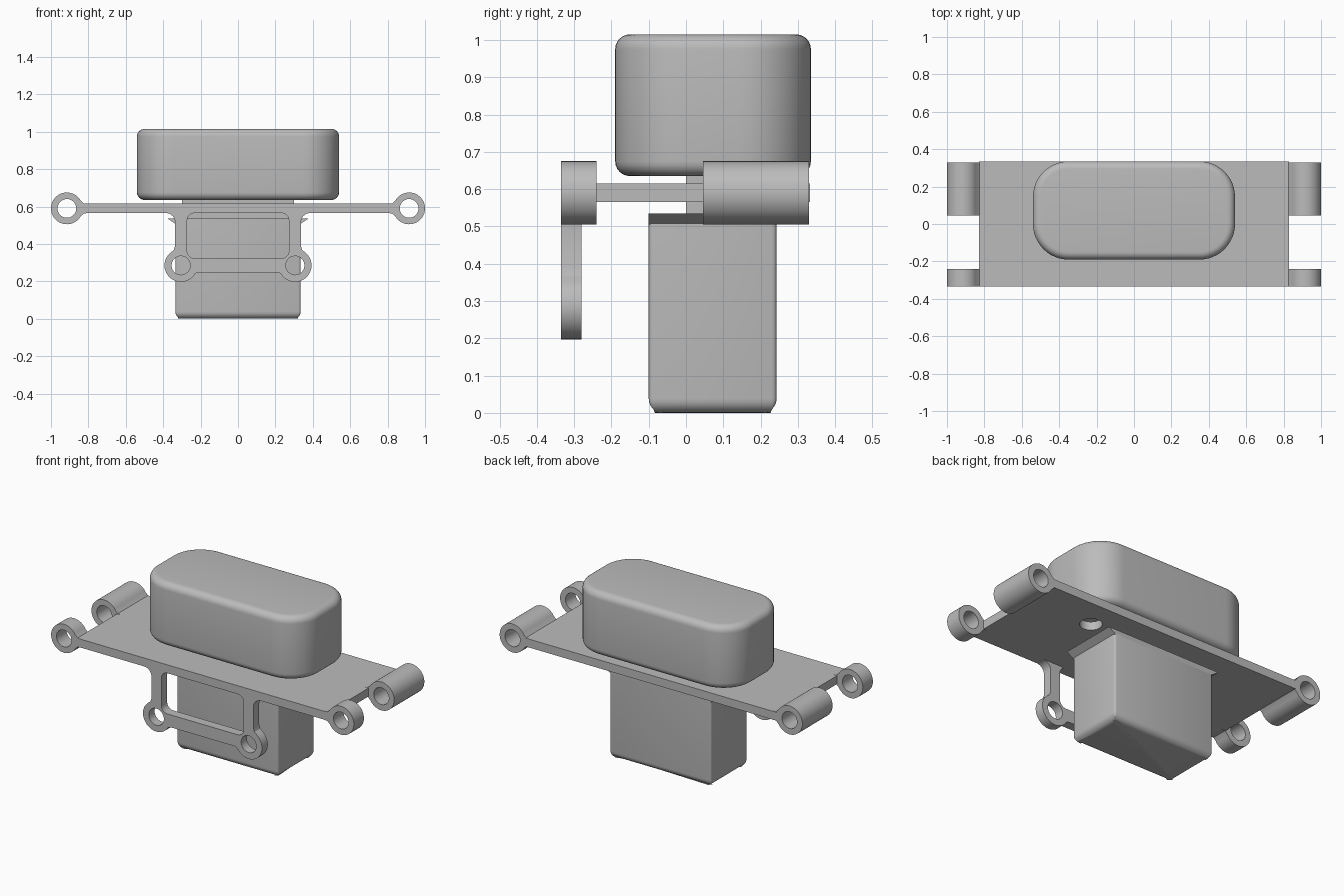
import bpy, bmesh, math
from math import radians, cos, sin, pi
from mathutils import Matrix, Vector

if "Cube" in bpy.data.objects:
    bpy.data.objects.remove(bpy.data.objects["Cube"])

GREY = (0.5, 0.5, 0.5, 1)
grey = bpy.data.materials.new("plain grey")
grey.use_nodes = True
grey.diffuse_color = GREY
grey.node_tree.nodes["Principled BSDF"].inputs["Base Color"].default_value = GREY


def arc(cx, cy, r, start, end, steps=32):
    return [(cx + r * cos(radians(start + (end - start) * i / steps)),
             cy + r * sin(radians(start + (end - start) * i / steps)))
            for i in range(steps + 1)]


def circle(cx, cy, r):
    return arc(cx, cy, r, 0, 360, 40)[:-1]


def rounded_rect(x0, x1, y0, y1, r, steps=8):
    return (arc(x1 - r, y1 - r, r, 0, 90, steps) + arc(x0 + r, y1 - r, r, 90, 180, steps)
            + arc(x0 + r, y0 + r, r, 180, 270, steps) + arc(x1 - r, y0 + r, r, 270, 360, steps))


def rect(x0, x1, y0, y1):
    return [(x0, y0), (x1, y0), (x1, y1), (x0, y1)]


def finish(obj):
    obj.data.materials.clear()
    obj.data.materials.append(grey)
    bpy.ops.object.select_all(action='DESELECT')
    obj.select_set(True)
    bpy.context.view_layer.objects.active = obj
    bpy.ops.object.shade_smooth_by_angle(angle=radians(32))
    return obj


def extrude(name, loops, a, b, axis='Z'):
    """Extrude outlines (outer first, then holes) from a to b along Z or Y."""
    curve = bpy.data.curves.new(name, 'CURVE')
    curve.dimensions = '2D'
    curve.fill_mode = 'BOTH'
    curve.extrude = (b - a) / 2
    for loop in loops:
        s = curve.splines.new('POLY')
        s.points.add(len(loop) - 1)
        for p, (x, y) in zip(s.points, loop):
            p.co = (x, y, 0, 1)
        s.use_cyclic_u = True
    temp = bpy.data.objects.new(name + " outline", curve)
    bpy.context.collection.objects.link(temp)
    mesh = bpy.data.meshes.new_from_object(temp.evaluated_get(
        bpy.context.evaluated_depsgraph_get()))
    bpy.data.objects.remove(temp)
    mid = (a + b) / 2
    if axis == 'Y':
        mesh.transform(Matrix.Translation((0, mid, 0)) @ Matrix.Rotation(pi / 2, 4, 'X'))
    else:
        mesh.transform(Matrix.Translation((0, 0, mid)))
    bm = bmesh.new()
    bm.from_mesh(mesh)
    bmesh.ops.remove_doubles(bm, verts=bm.verts, dist=1e-5)
    bmesh.ops.recalc_face_normals(bm, faces=bm.faces)
    bm.to_mesh(mesh)
    bm.free()
    obj = bpy.data.objects.new(name, mesh)
    bpy.context.collection.objects.link(obj)
    return finish(obj)


def block(name, outline, z0, z1, fillet, round_top):
    """Upright block with filleted bottom (and optionally top) rim."""
    bm = bmesh.new()
    base = bm.faces.new([bm.verts.new((x, y, z0)) for x, y in outline])
    out = bmesh.ops.extrude_face_region(bm, geom=[base])
    top = [v for v in out["geom"] if isinstance(v, bmesh.types.BMVert)]
    bmesh.ops.translate(bm, verts=top, vec=Vector((0, 0, z1 - z0)))
    if not any(f.normal.z < -0.9 for f in bm.faces):
        bm.faces.ensure_lookup_table()
    bmesh.ops.recalc_face_normals(bm, faces=bm.faces)
    rim = [e for e in bm.edges if abs(e.verts[0].co.z - e.verts[1].co.z) < 1e-6
           and (round_top or e.verts[0].co.z < z0 + 1e-6)]
    bmesh.ops.bevel(bm, geom=rim, offset=fillet, segments=6, profile=0.5, affect='EDGES')
    mesh = bpy.data.meshes.new(name)
    bm.to_mesh(mesh)
    bm.free()
    obj = bpy.data.objects.new(name, mesh)
    bpy.context.collection.objects.link(obj)
    return finish(obj)


# Main bodies above and below the plate, joined by a narrow neck
block("upper_body", rounded_rect(-0.54, 0.54, -0.19, 0.335, 0.19, 12), 0.635, 1.015, 0.04, True)
block("lower_body", rounded_rect(-0.335, 0.335, -0.1, 0.243, 0.012, 3), 0.0, 0.535, 0.038, False)
extrude("neck", [rect(-0.3, 0.3, 0.0, 0.145)], 0.53, 0.64)

# Small flared lips at the top of the lower body
flare = [(-0.33, 0.505), (0.33, 0.505), (0.375, 0.535), (-0.375, 0.535)]
extrude("lower_body_lip", [flare], -0.1, 0.243, 'Y')

# Mounting plate with a cable hole
extrude("mounting_plate", [rect(-0.83, 0.83, -0.335, 0.333), circle(0.43, 0.16, 0.06)],
        0.565, 0.615)

# Hinge tubes at the four corners, blended into the plate
for side, label in ((1, "left"), (-1, "right")):
    for where, y0, y1 in (("front", -0.335, -0.24), ("back", 0.045, 0.33)):
        ring = arc(0.915, 0.59, 0.085, -150, 150, 36)
        ring += [(0.825, 0.617), (0.8, 0.615), (0.8, 0.565), (0.825, 0.563)]
        loops = [ring, circle(0.915, 0.59, 0.05)]
        loops = [[(side * x, z) for x, z in loop] for loop in loops]
        extrude(f"{where}_{label}_hinge_tube", loops, y0, y1, 'Y')

# Front bracket: frame with two eyelets hanging from the plate
half = [(0.21, 0.248), (0.228, 0.242)]
half += arc(0.305, 0.285, 0.088, 218, 412, 28)
half += [(0.343, 0.368), (0.336, 0.39)]
half += arc(0.386, 0.515, 0.05, 180, 90, 8) + [(0.386, 0.58)]
outline = half + [(-x, z) for x, z in reversed(half)]
extrude("front_bracket", [outline, rounded_rect(-0.272, 0.272, 0.322, 0.565, 0.04),
                          circle(0.305, 0.285, 0.05), circle(-0.305, 0.285, 0.05)],
        -0.335, -0.28, 'Y')
